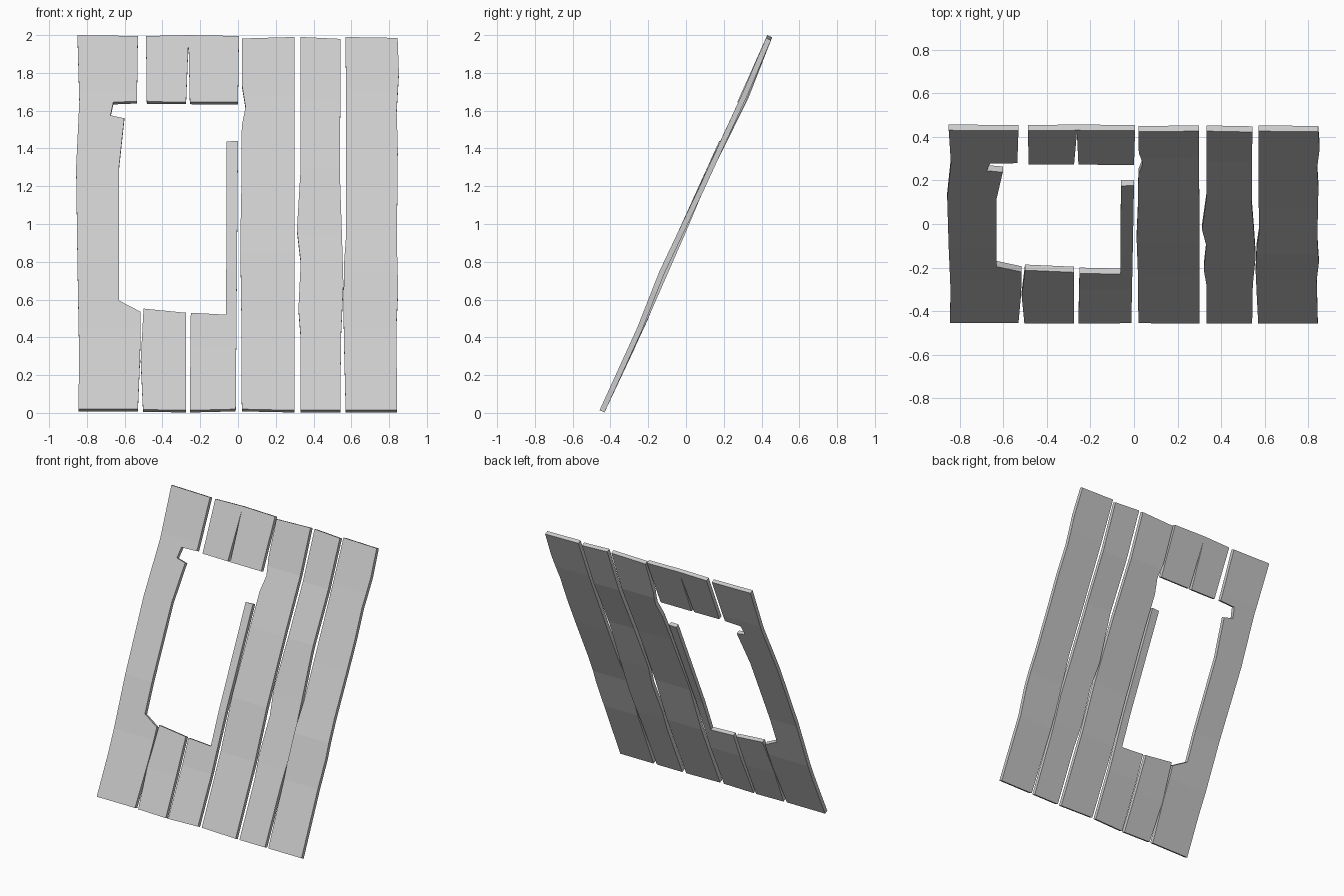
import bpy, bmesh

SLOPE = 0.447           # lean of the panel, y per unit of height
BACK = (0.026, -0.012)  # offset (y, z) from front face to back face


def bend_at(bends, z):
    """Linear interpolation of the warp along the plank height."""
    pts = [(-1, 0), (0.012, 0)] + bends + [(2.0, 0), (3, 0)]
    for (z0, d0), (z1, d1) in zip(pts, pts[1:]):
        if z0 <= z <= z1:
            return d0 + (d1 - d0) * (z - z0) / (z1 - z0)
    return 0


def plank(name, outline, bends=()):
    """Board cut from a front outline (x, z), warped, then leaned back."""
    bends = list(bends)
    bm = bmesh.new()
    bm.faces.new([bm.verts.new((x, 0, z)) for x, z in outline])
    for z, _ in bends:
        bmesh.ops.bisect_plane(bm, geom=bm.verts[:] + bm.edges[:] + bm.faces[:],
                               plane_co=(0, 0, z), plane_no=(0, 0, 1))
    for v in bm.verts:
        v.co.y = -0.458 + SLOPE * (v.co.z - 0.013) + bend_at(bends, v.co.z)
    # Give the sheet its thickness
    ext = bmesh.ops.extrude_face_region(bm, geom=bm.faces[:], use_keep_orig=True)
    for v in ext["geom"]:
        if isinstance(v, bmesh.types.BMVert):
            v.co.y += BACK[0]
            v.co.z += BACK[1]
    bmesh.ops.recalc_face_normals(bm, faces=bm.faces[:])
    mesh = bpy.data.meshes.new(name)
    bm.to_mesh(mesh)
    bm.free()
    obj = bpy.data.objects.new(name, mesh)
    bpy.context.collection.objects.link(obj)
    return obj


# Notched left board, forming the left side of the opening
plank("left_plank", [
    (-0.845, 0.02), (-0.53, 0.02), (-0.518, 0.3), (-0.515, 0.535),
    (-0.63, 0.595), (-0.63, 1.3), (-0.602, 1.56), (-0.675, 1.575),
    (-0.66, 1.645), (-0.535, 1.65), (-0.53, 1.995), (-0.85, 2.0),
    (-0.84, 1.65), (-0.857, 1.3), (-0.85, 0.8), (-0.841, 0.3)],
    [(0.45, 0.008), (0.8, -0.006), (1.3, 0.0), (1.7, 0.006)])

# Short split boards above the opening
plank("upper_planks", [
    (-0.483, 1.648), (-0.275, 1.646), (-0.262, 1.97), (-0.255, 1.646),
    (0.0, 1.645), (0.005, 1.995), (-0.26, 2.0), (-0.487, 1.995)])

# Short boards below the opening, one with a long splinter
plank("lower_plank", [
    (-0.503, 0.018), (-0.275, 0.014), (-0.275, 0.53), (-0.5, 0.552),
    (-0.515, 0.28)], [(0.28, 0.006)])
plank("splintered_plank", [
    (-0.255, 0.014), (-0.012, 0.02), (0.0, 1.44), (-0.06, 1.437),
    (-0.063, 0.52), (-0.25, 0.53)], [(0.35, 0.008), (0.75, -0.008)])

# Full-height boards on the right
plank("middle_plank", [
    (0.02, 0.02), (0.3, 0.014), (0.3, 1.0), (0.298, 1.99), (0.02, 1.982),
    (0.022, 1.73), (0.04, 1.62), (0.02, 1.52), (0.018, 1.2), (0.012, 0.9),
    (0.018, 0.5)],
    [(0.5, 0.01), (0.85, -0.008), (1.3, 0.0), (1.68, 0.018)])
plank("inner_right_plank", [
    (0.332, 0.014), (0.542, 0.014), (0.545, 0.4), (0.558, 0.68), (0.55, 0.95),
    (0.54, 1.25), (0.543, 1.98), (0.332, 1.99), (0.332, 1.3), (0.312, 0.97),
    (0.332, 0.8), (0.32, 0.55), (0.332, 0.4)],
    [(0.5, 0.008), (0.95, 0.004), (1.3, -0.004), (1.65, 0.014)])
plank("outer_right_plank", [
    (0.57, 0.014), (0.843, 0.014), (0.838, 0.45), (0.848, 0.65), (0.841, 0.9),
    (0.846, 1.4), (0.84, 1.6), (0.852, 1.8), (0.845, 1.985), (0.57, 1.99),
    (0.573, 0.95), (0.562, 0.8), (0.558, 0.55), (0.563, 0.3)],
    [(0.45, 0.004), (0.75, -0.012), (1.2, 0.0), (1.7, 0.006)])
